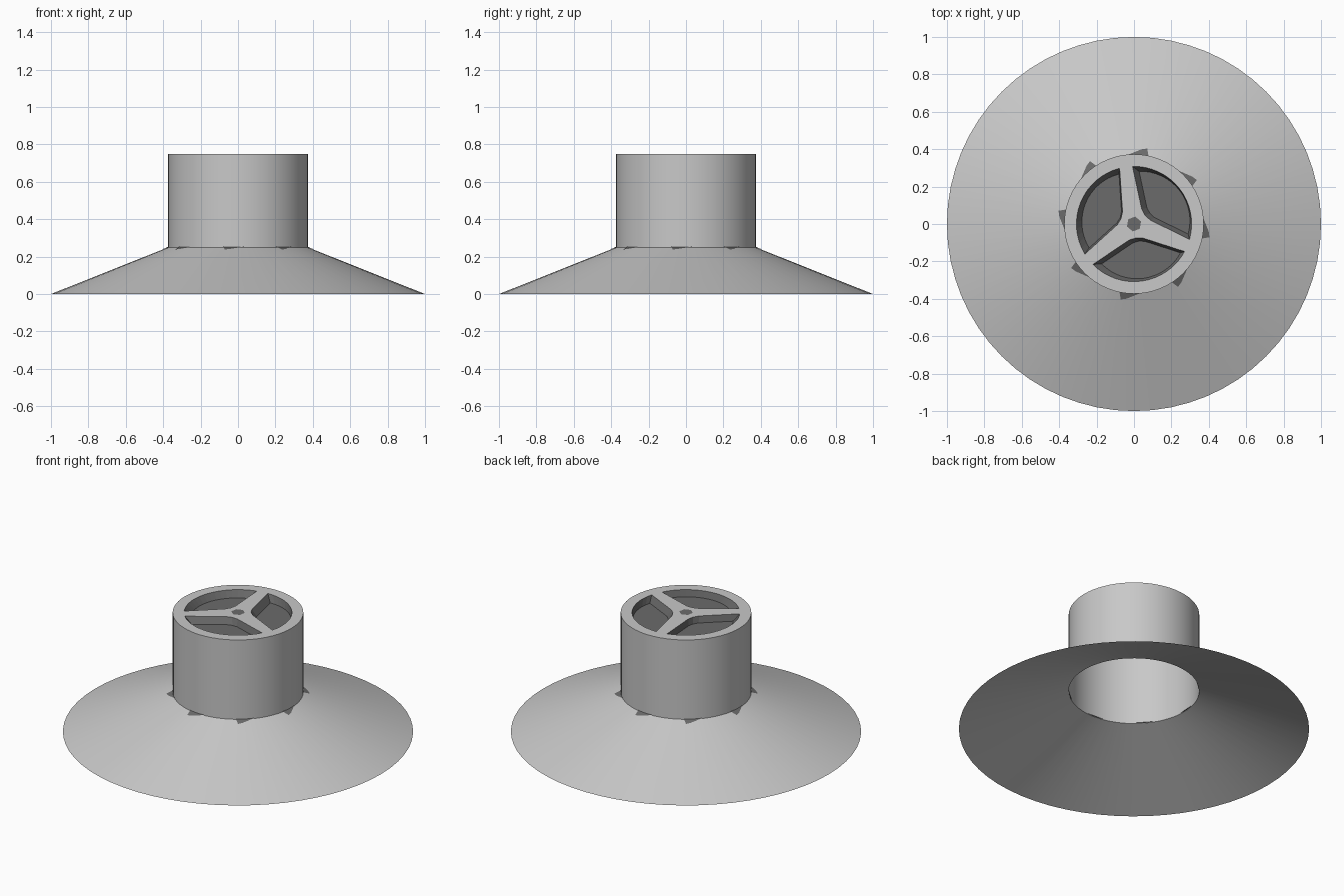
import bpy, bmesh, math
from mathutils import Vector

if "Cube" in bpy.data.objects:
    bpy.data.objects.remove(bpy.data.objects["Cube"])

SEG = 64
R_TOP, Z_SHOULDER, Z_TOP = 0.373, 0.25, 0.75


def material(name, value):
    m = bpy.data.materials.new(name)
    m.diffuse_color = (value, value, value, 1)
    m.use_nodes = True
    m.node_tree.nodes["Principled BSDF"].inputs["Base Color"].default_value = m.diffuse_color
    return m


light = material("light grey", 0.58)
dark = material("dark grey", 0.145)


def polar(r, deg, z=0.0):
    a = math.radians(deg)
    return Vector((r * math.cos(a), r * math.sin(a), z))


def add_object(name, bm, mat, smooth=False):
    me = bpy.data.meshes.new(name)
    bm.to_mesh(me)
    bm.free()
    me.materials.append(mat)
    ob = bpy.data.objects.new(name, me)
    bpy.context.collection.objects.link(ob)
    if smooth:
        for p in me.polygons:
            p.use_smooth = True
    return ob


def open_frustum(name, r0, z0, r1, z1):
    """Open-ended shell between two circles, normals outward."""
    bm = bmesh.new()
    rings = [[bm.verts.new(polar(r, 360 * i / SEG, z)) for i in range(SEG)]
             for r, z in ((r0, z0), (r1, z1))]
    for i in range(SEG):
        j = (i + 1) % SEG
        bm.faces.new((rings[0][i], rings[0][j], rings[1][j], rings[1][i]))
    return add_object(name, bm, light, smooth=True)


# Flared skirt and the tube above it, both open underneath
open_frustum("flared_skirt", 1.0, 0.0, R_TOP, Z_SHOULDER)
open_frustum("tube_wall", R_TOP, Z_SHOULDER, R_TOP, Z_TOP)

# Outlines of the three recesses between the spokes
SPOKES = (98, 218, 338)


def recess_outline(spoke):
    start, end = spoke + 6.5, spoke + 113.5
    pts = [polar(0.308, start + (end - start) * i / 16) for i in range(17)]
    pts += [polar(0.09, spoke + 85), polar(0.075, spoke + 60), polar(0.09, spoke + 35)]
    return pts


# Top plate with the three openings, filled from a flat curve
curve = bpy.data.curves.new("top_plate_outline", 'CURVE')
curve.dimensions = '2D'
curve.fill_mode = 'BOTH'
loops = [[polar(R_TOP, 360 * i / SEG) for i in range(SEG)]]
loops += [recess_outline(s) for s in SPOKES]
for pts in loops:
    sp = curve.splines.new('POLY')
    sp.points.add(len(pts) - 1)
    for p, co in zip(sp.points, pts):
        p.co = (co.x, co.y, 0, 1)
    sp.use_cyclic_u = True
temp = bpy.data.objects.new("outline_helper", curve)
bpy.context.collection.objects.link(temp)
bpy.context.view_layer.update()
dg = bpy.context.evaluated_depsgraph_get()
bm = bmesh.new()
bm.from_mesh(temp.evaluated_get(dg).to_mesh())
bpy.data.objects.remove(temp)
bmesh.ops.remove_doubles(bm, verts=bm.verts, dist=1e-5)
for v in bm.verts:
    v.co.z = Z_TOP
bm.normal_update()
for f in bm.faces:
    if f.normal.z < 0:
        f.normal_flip()
add_object("top_plate", bm, light)

# Shallow dark trays with sloping sides
for n, s in enumerate(SPOKES):
    outline = recess_outline(s)
    mid = polar(0.2, s + 60)
    bm = bmesh.new()
    top = [bm.verts.new(p + Vector((0, 0, Z_TOP))) for p in outline]
    low = [bm.verts.new(mid + (p - mid) * 0.86 + Vector((0.012, 0, Z_TOP - 0.04)))
           for p in outline]
    bm.faces.new(low)
    for i in range(len(top)):
        j = (i + 1) % len(top)
        bm.faces.new((top[j], top[i], low[i], low[j]))
    bm.normal_update()
    for f in bm.faces:
        if f.normal.z < 0:
            f.normal_flip()
    add_object(f"recess_tray_{n + 1}", bm, dark)

# Dark dot at the centre of the spokes
bm = bmesh.new()
bm.faces.new([bm.verts.new(polar(0.04, 60 * i + 20, Z_TOP + 0.002)) for i in range(6)])
add_object("centre_dot", bm, dark)

# Eight small dark tabs lying on the skirt around the tube foot
bm = bmesh.new()
for k in range(8):
    a = 45 * k
    vs = []
    for r, d in ((0.372, 78), (0.41, 80), (0.402, 84), (0.372, 95)):
        z = Z_SHOULDER - (r - R_TOP) * 0.4 + 0.003
        vs.append(bm.verts.new(polar(r, a + d, z)))
    bm.faces.new(vs)
bm.normal_update()
for f in bm.faces:
    if f.normal.z < 0:
        f.normal_flip()
add_object("foot_tabs", bm, dark)
